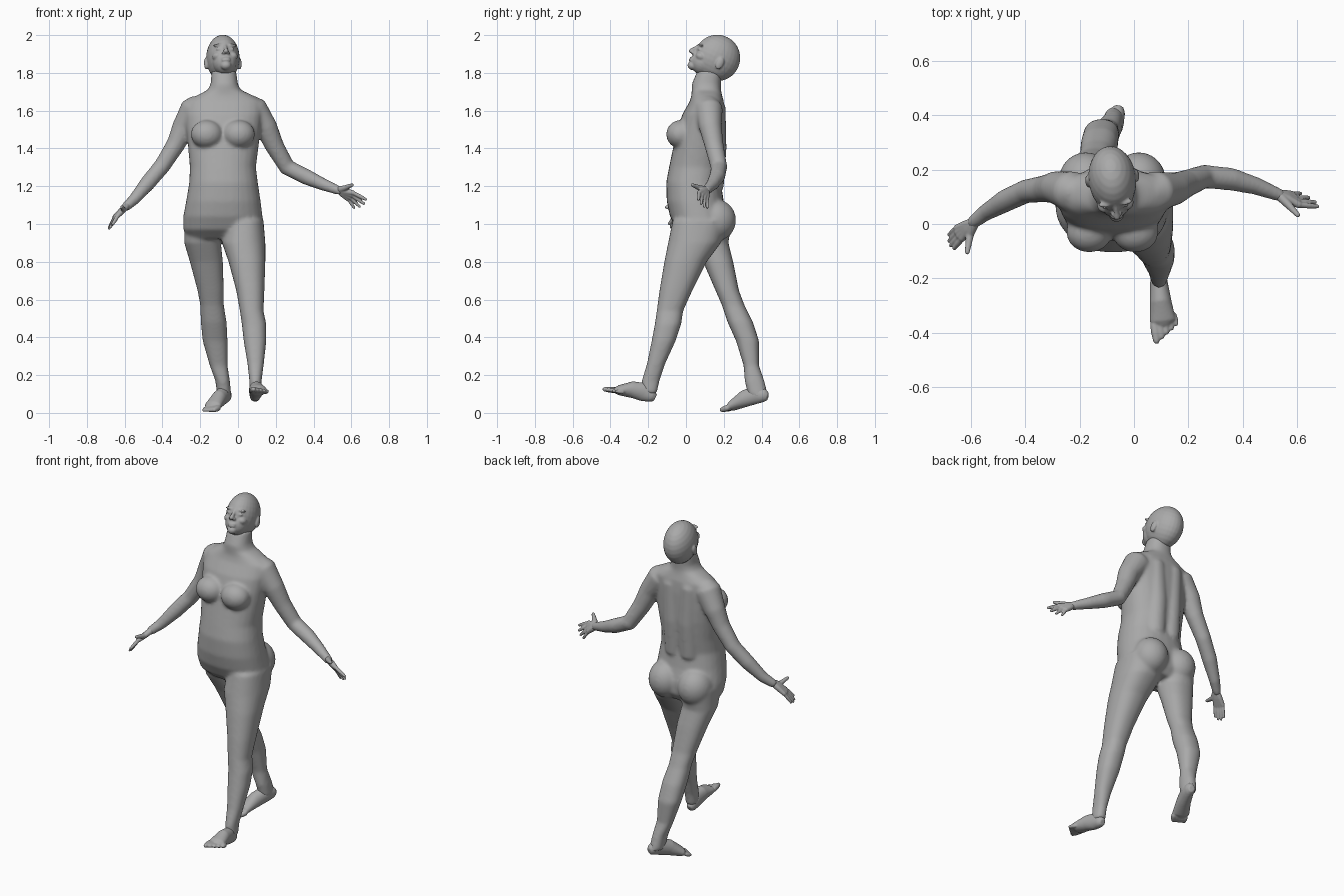
import bpy, bmesh, math
from mathutils import Vector, Matrix

cube = bpy.data.objects.get("Cube")
if cube:
    bpy.data.objects.remove(cube, do_unlink=True)

UNIT = 0.01      # part sizes below are in hundredths
SIDES = 28

clay = bpy.data.materials.new("clay grey")
clay.use_nodes = True
GREY = (0.4, 0.4, 0.4, 1)
clay.diffuse_color = GREY
clay.node_tree.nodes["Principled BSDF"].inputs["Base Color"].default_value = GREY


def skin(bm, rings):
    """Join a list of point rings into a closed form."""
    loops = [[bm.verts.new(point * UNIT) for point in ring] for ring in rings]
    faces = [bm.faces.new(loops[0]), bm.faces.new(loops[-1])]
    for low, high in zip(loops, loops[1:]):
        count = len(low)
        for i in range(count):
            j = (i + 1) % count
            faces.append(bm.faces.new((low[i], low[j], high[j], high[i])))
    bmesh.ops.recalc_face_normals(bm, faces=faces)


def rounded(angle, power=0.88):
    """Slightly squared circle."""
    c, s = math.cos(angle), math.sin(angle)
    return math.copysign(abs(c) ** power, c), math.copysign(abs(s) ** power, s)


def stack(bm, levels):
    """Horizontal sections: height, x range, y range."""
    rings = []
    for z, left, right, front, back in levels:
        ring = []
        for i in range(SIDES):
            u, v = rounded(math.tau * i / SIDES)
            ring.append(Vector(((left + right + u * (right - left)) / 2,
                                (front + back + v * (back - front)) / 2, z)))
        rings.append(ring)
    skin(bm, rings)


def tube(bm, stations):
    """Sections across a path: x, y, z, half width, optional half height."""
    path = [Vector(s[:3]) for s in stations]
    sizes = [(s[3], s[-1]) for s in stations]
    start = (path[0] - path[1]).normalized() * min(sizes[0])
    end = (path[-1] - path[-2]).normalized() * min(sizes[-1])
    path = [path[0] + start * 0.7] + path + [path[-1] + end * 0.7]
    sizes = [[s * 0.6 for s in sizes[0]]] + sizes + [[s * 0.6 for s in sizes[-1]]]
    rings = []
    for i, point in enumerate(path):
        ahead = (path[min(i + 1, len(path) - 1)] - path[max(i - 1, 0)]).normalized()
        guide = Vector((0, 1, 0)) if abs(ahead.z) > 0.96 else Vector((0, 0, 1))
        side = ahead.cross(guide).normalized()
        over = side.cross(ahead)
        wide, tall = sizes[i]
        rings.append([point + side * wide * math.cos(math.tau * k / SIDES)
                      + over * tall * math.sin(math.tau * k / SIDES) for k in range(SIDES)])
    skin(bm, rings)


def ball(bm, centre, radii):
    place = Matrix.Translation(Vector(centre) * UNIT) @ Matrix.Diagonal((*[r * UNIT for r in radii], 1))
    bmesh.ops.create_uvsphere(bm, u_segments=SIDES, v_segments=SIDES // 2, radius=1, matrix=place)


def fan(bm, roots, tips, count, radii, bulge=0):
    """A row of digits spread between a first and a last one."""
    for i in range(count):
        t = i / (count - 1)
        root = Vector(roots[0]).lerp(Vector(roots[1]), t)
        tip = Vector(tips[0]).lerp(Vector(tips[1]), t)
        tip += (tip - root) * bulge * math.sin(math.pi * t)
        r = radii[0] + (radii[1] - radii[0]) * t
        tube(bm, [(*root, r), (*root.lerp(tip, 0.5), r), (*tip, r * 0.75)])


def finish(name, bm, voxel, passes):
    """Fuse overlapping forms into one soft skin."""
    mesh = bpy.data.meshes.new(name)
    bm.to_mesh(mesh)
    bm.free()
    mesh.materials.append(clay)
    obj = bpy.data.objects.new(name, mesh)
    bpy.context.collection.objects.link(obj)
    fuse = obj.modifiers.new("fuse", "REMESH")
    fuse.mode = "VOXEL"
    fuse.voxel_size = voxel
    fuse.use_smooth_shade = True
    soften = obj.modifiers.new("soften", "SMOOTH")
    soften.factor = 0.5
    soften.iterations = passes
    return obj


# Torso and neck
body = bmesh.new()
stack(body, [
    (181, -14, -1, 6, 19), (174, -14.5, 0, 3, 18.5), (171, -16, 1.5, 3, 18.5),
    (168.5, -21, 7, 3, 19), (165, -27, 13, 2, 20), (158, -28, 13, -2, 20.5),
    (150, -27.5, 12, -4.5, 20.5), (142, -26.5, 11, -6.5, 20.5), (130, -25.5, 9.5, -9, 19.5),
    (122, -25.8, 10.5, -10.5, 18.5), (112, -27.5, 12, -10.2, 20), (104, -29, 13, -8.5, 22),
    (97, -29, 13.5, -5, 22), (92, -26, 11, 1, 19)])
for side in (-1, 1):
    ball(body, (-8 + side * 8.5, -3, 147.5), (8.5, 7.5, 7.5))        # chest
    ball(body, (-8 + side * 9.8, 16, 102), (10, 10.5, 11))           # buttocks
    tube(body, [(-8 + side * 6, 15, 162, 6), (-8 + side * 5, 15.5, 140, 6),
                (-8 + side * 5, 14, 120, 6)])                        # back muscles

# Leading left leg and trailing right leg
stack(body, [
    (102, -7, 13.5, -7, 22), (90, -8.5, 14.5, -9.5, 18.5), (80, -5, 14.5, -11.5, 11),
    (65, -1, 14, -14, 3.5), (54, 1, 13.5, -15.5, -1.5), (47, 2, 15, -16.5, -2.5),
    (38, 3, 15, -18.2, -5.5), (26, 5, 13.7, -20.7, -11), (17, 6, 12.5, -23.5, -14),
    (10, 6, 12.5, -23, -15.5)])
stack(body, [
    (102, -28.5, -9, 0, 24), (90, -28.5, -9, 3.5, 22.5), (80, -25.5, -8, 9, 25),
    (65, -21.5, -7.5, 15.5, 28), (57, -20, -7.5, 19, 31), (48, -19.7, -6, 22, 35.5),
    (38, -18.7, -5.5, 26.5, 38.7), (25, -15, -5.5, 30.5, 38.7), (17, -12, -4.3, 31, 41.5),
    (9, -11, -3.5, 33, 43.5)])

# Arms
tube(body, [(-23, 12, 161, 7.5), (-29, 13.5, 151, 6), (-33, 13, 142, 5), (-40, 12, 131, 4.4),
            (-47.5, 8.5, 122, 4.2), (-55, 4, 113, 3.1), (-59.5, 0.5, 109, 2.5)])
tube(body, [(8, 12, 161, 7.5), (15, 13, 151, 6), (19.5, 15, 141, 5), (26, 17.5, 130, 4.4),
            (36, 16.5, 125, 4.2), (45, 14, 121, 3.3), (54, 10.5, 117.5, 2.4)])
finish("body", body, 0.009, 10)


def make_hand(name, wrist, knuckles, tips, thumb):
    bm = bmesh.new()
    fan(bm, (wrist, wrist), knuckles, 4, (1.7, 1.6), 0.08)
    fan(bm, knuckles, tips, 4, (1.05, 0.9), 0.25)
    tube(bm, [(*wrist, 1.8), (*thumb[0], 1.5), (*thumb[1], 0.9)])
    finish(name, bm, 0.004, 3)


make_hand("right_hand", (-58.5, 1, 110), ((-63.5, -5.5, 104.5), (-65.5, -1.5, 103.5)),
          ((-66.3, -9, 100), (-68.3, -4, 98)), ((-60.5, -4, 107.5), (-61.5, -10.5, 109)))
make_hand("left_hand", (53, 11, 118), ((61, 7, 116.5), (58.5, 11, 113)),
          ((67.7, 6.5, 113), (61.5, 11.3, 108.5)), ((56.5, 7.5, 119), (60.5, 3.2, 120.7)))


def make_foot(name, sole, roots, tips):
    bm = bmesh.new()
    tube(bm, sole)
    fan(bm, roots, tips, 5, (1.6, 1.1))
    finish(name, bm, 0.005, 4)


make_foot("left_foot", [(9, -18, 8.8, 2.8, 3.3), (9.2, -22, 11, 3.3, 5), (9.8, -28.5, 12.3, 4, 4.4),
                        (10.6, -35.5, 12, 4.8, 2.7)],
          ((7.5, -37, 12), (14.7, -33.5, 11)), ((8.3, -43.3, 12.5), (15.7, -37, 11.5)))
make_foot("right_foot", [(-6, 41.5, 9, 2.8, 3.5), (-7, 38, 10, 3.4, 5), (-10, 31, 7.5, 4, 4.5),
                         (-13.3, 24.5, 3.7, 4.8, 2.7)],
          ((-10.5, 22, 2.7), (-17, 24.5, 2.5)), ((-12.7, 18.8, 1.5), (-18.2, 21.5, 1.3)))

# Head, built upright and then tipped back
skull = bmesh.new()
ball(skull, (0, 0, 0), (8.8, 12.3, 12.3))
ball(skull, (0, -5.7, -5), (6.4, 6.7, 7))                 # jaw
ball(skull, (0, -10.3, -9.3), (2.8, 2.6, 2.3))            # chin
tube(skull, [(0, -11.3, 2, 0.9), (0, -13.2, -1, 1), (0, -14.3, -2.7, 1.3)])  # nose
for z in (-6, -7.1):
    ball(skull, (0, -12.2, z), (2.4, 1.1, 0.6))           # lips
for side in (-1, 1):
    ball(skull, (side * 1.2, -12.8, -3), (0.9, 1.2, 0.8))    # nostrils
    ball(skull, (side * 3.4, -10.8, 2.3), (2.9, 1.3, 0.8))   # brows
    ball(skull, (side * 3.3, -10.9, 0), (1.6, 1, 0.8))       # eyes
    ball(skull, (side * 4, -8.5, -3.2), (2.8, 3, 2.2))       # cheeks
    ball(skull, (side * 9, 1.5, -2.5), (1, 2, 3.3))          # ears
head = finish("head", skull, 0.005, 4)
head.matrix_world = (Matrix.Translation((-0.08, 0.165, 1.879))
                     @ Matrix.Rotation(math.radians(7), 4, "Z")
                     @ Matrix.Rotation(math.radians(-25), 4, "X"))
